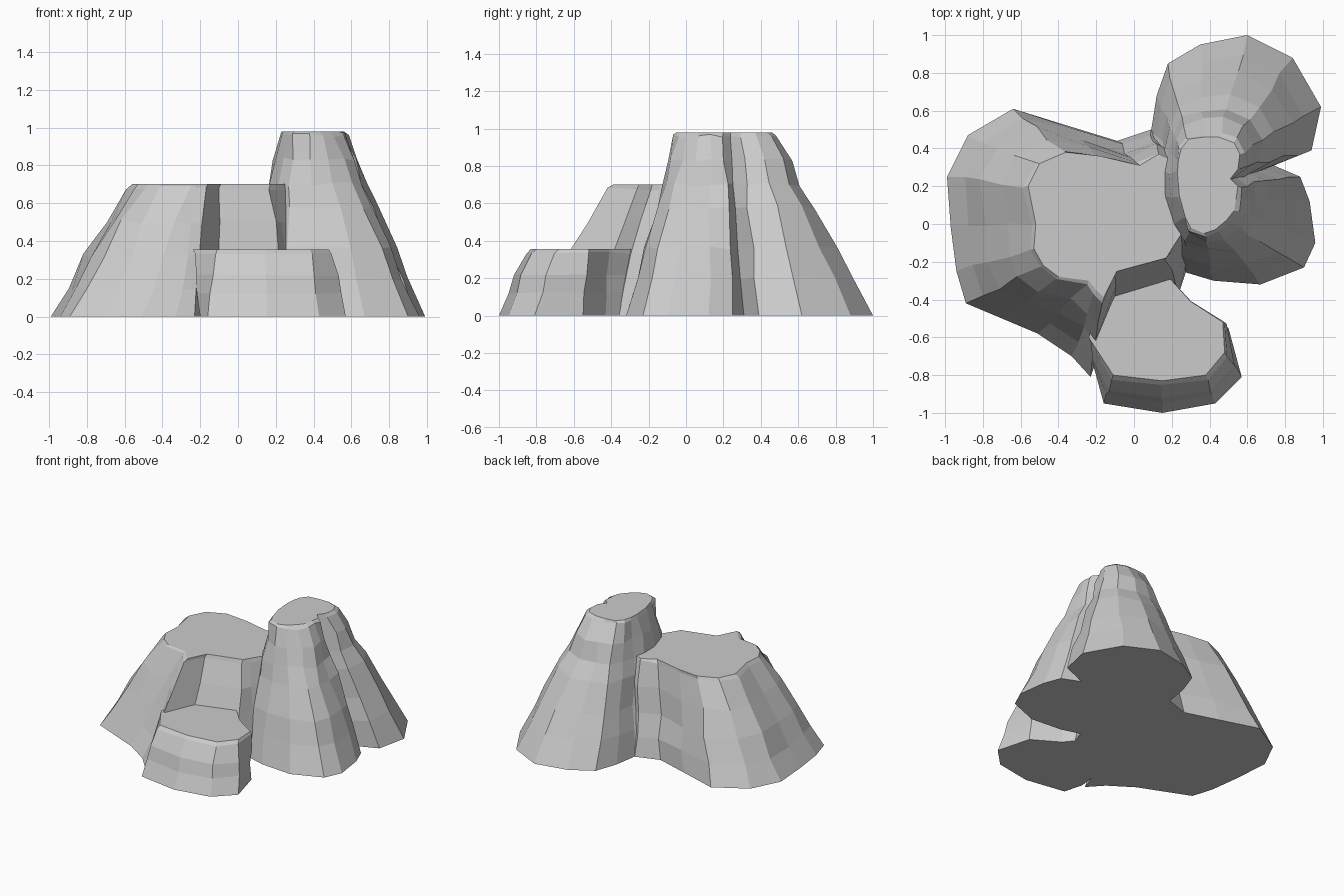
import bpy, bmesh, random

random.seed(7)


def rock(name, pairs, profile, jitter=0.012):
    """Loft a faceted rock. pairs: (top x, top y, base x, base y) anticlockwise.
    profile: (height, blend from top outline 0 to base outline 1)."""
    bm = bmesh.new()
    rings = []
    for i, (z, t) in enumerate(profile):
        inner = 0 < i < len(profile) - 1
        ring = []
        for tx, ty, bx, by in pairs:
            j = [random.uniform(-jitter, jitter) if inner else 0 for _ in range(3)]
            ring.append(bm.verts.new((tx + (bx - tx) * t + j[0],
                                      ty + (by - ty) * t + j[1],
                                      z + j[2])))
        rings.append(ring)
    n = len(pairs)
    for upper, lower in zip(rings, rings[1:]):
        for k in range(n):
            m = (k + 1) % n
            bm.faces.new((upper[k], lower[k], lower[m], upper[m]))
    bm.faces.new(rings[0])
    bm.faces.new(rings[-1][::-1])
    bmesh.ops.recalc_face_normals(bm, faces=bm.faces)
    mesh = bpy.data.meshes.new(name)
    bm.to_mesh(mesh)
    bm.free()
    obj = bpy.data.objects.new(name, mesh)
    bpy.context.collection.objects.link(obj)
    return obj


# Broad plateau on the left
plateau = rock("rock_formation", [
    (-.16, -.39, -.23, -.81), (-.09, -.25, -.12, -.50), (.17, -.18, .24, -.36),
    (.20, -.13, .28, -.24), (.32, .05, .40, .00), (.30, .30, .35, .40),
    (.13, .37, .09, .50), (.03, .31, -.09, .44), (-.18, .36, -.35, .52),
    (-.36, .38, -.64, .61), (-.50, .32, -.88, .47), (-.56, .20, -.99, .25),
    (-.52, .00, -.97, -.02), (-.53, -.13, -.94, -.25), (-.48, -.22, -.89, -.42),
    (-.40, -.28, -.70, -.50), (-.24, -.30, -.51, -.58), (-.20, -.35, -.33, -.70),
], [(.70, 0), (.68, .05), (.50, .33), (.32, .58), (.15, .80), (0, 1)])

# Tall two-lobed peak at the back right
peak = rock("tall_peak", [
    (.30, -.02, .22, -.24), (.37, -.05, .42, -.30), (.43, -.03, .67, -.32),
    (.49, .02, .90, -.23), (.53, .07, .96, -.10), (.54, .13, .93, .12),
    (.55, .20, .88, .25), (.51, .24, .74, .31), (.55, .29, .94, .39),
    (.56, .37, .99, .62), (.53, .43, .84, .88), (.45, .46, .60, 1.0),
    (.37, .46, .35, .95), (.29, .45, .18, .85), (.25, .40, .12, .68),
    (.235, .34, .09, .49), (.23, .27, -.02, .30), (.24, .15, -.02, .10),
    (.27, .04, .05, -.10),
], [(.98, 0), (.96, .04), (.83, .18), (.70, .29), (.58, .43),
    (.36, .65), (.20, .80), (0, 1)])

# Low step at the front
step = rock("low_step", [
    (-.24, -.60, -.20, -.80), (-.11, -.80, -.16, -.95), (.15, -.83, .15, -1.0),
    (.38, -.80, .43, -.95), (.48, -.68, .57, -.81), (.47, -.52, .50, -.55),
    (.30, -.41, .30, -.43), (.20, -.30, .21, -.32), (.10, -.20, .10, -.20),
    (-.10, -.25, -.10, -.25), (-.17, -.42, -.15, -.45),
], [(.355, 0), (.335, .15), (.22, .53), (.12, .68), (0, 1)], 0.006)

# Fuse the three rocks into one shell
bpy.context.view_layer.objects.active = plateau
for part in (peak, step):
    mod = plateau.modifiers.new("fuse_" + part.name, 'BOOLEAN')
    mod.operation = 'UNION'
    mod.solver = 'EXACT'
    mod.object = part
    bpy.ops.object.modifier_apply(modifier=mod.name)
    bpy.data.objects.remove(part)
